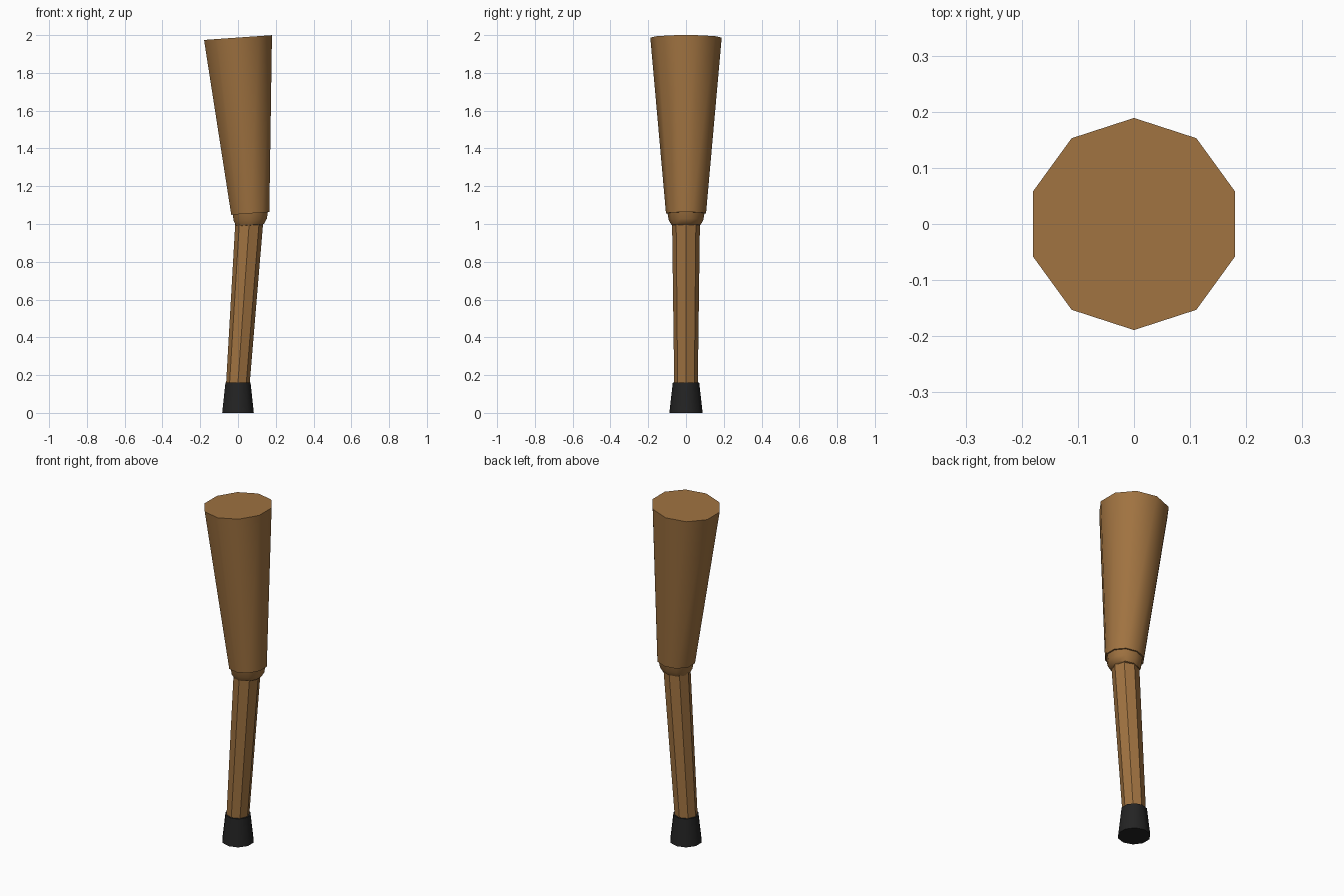
import bpy, bmesh, math

if "Cube" in bpy.data.objects:
    bpy.data.objects.remove(bpy.data.objects["Cube"])


def material(name, color):
    m = bpy.data.materials.new(name)
    m.diffuse_color = (*color, 1.0)
    m.use_nodes = True
    m.node_tree.nodes["Principled BSDF"].inputs["Base Color"].default_value = m.diffuse_color
    return m


wood = material("warm wood", (0.35, 0.17, 0.052))
rubber = material("black rubber", (0.017, 0.017, 0.017))


def loft(name, sides, rings, mat, smooth=True):
    """Capped solid through rings of (centre x, centre z, radius, tilt slope)."""
    bm = bmesh.new()
    loops = []
    for cx, cz, r, slope in rings:
        loop = []
        for i in range(sides):
            a = math.pi / 2 + math.tau * i / sides
            dx, dy = r * math.cos(a), r * math.sin(a)
            loop.append(bm.verts.new((cx + dx, dy, cz + slope * dx)))
        loops.append(loop)
    for low, high in zip(loops, loops[1:]):
        for i in range(sides):
            j = (i + 1) % sides
            bm.faces.new((low[i], low[j], high[j], high[i]))
    bm.faces.new(loops[0][::-1])
    bm.faces.new(loops[-1])
    bmesh.ops.recalc_face_normals(bm, faces=bm.faces)
    mesh = bpy.data.meshes.new(name)
    bm.to_mesh(mesh)
    bm.free()
    mesh.materials.append(mat)
    ob = bpy.data.objects.new(name, mesh)
    bpy.context.collection.objects.link(ob)
    if smooth:
        bpy.ops.object.select_all(action='DESELECT')
        ob.select_set(True)
        bpy.context.view_layer.objects.active = ob
        bpy.ops.object.shade_smooth_by_angle(angle=math.radians(40))
    return ob


# Rubber foot
loft("foot_tip", 10, [(0, 0, 0.088, 0), (0, 0.16, 0.07, 0)], rubber)

# Faceted shin, leaning slightly sideways
loft("shin_post", 8, [(-0.003, 0.12, 0.062, 0), (0.061, 1.03, 0.074, 0)],
     wood, smooth=False)

# Rounded knee
loft("knee_joint", 10, [(0.064, 0.988, 0.055, 0.07),
                        (0.064, 0.995, 0.077, 0.07),
                        (0.065, 1.022, 0.092, 0.07),
                        (0.065, 1.07, 0.100, 0.07)], wood)

# Tapered thigh with a tilted flat top
loft("thigh", 10, [(0.065, 1.056, 0.106, 0.07),
                   (0, 1.987, 0.189, 0.07)], wood)
